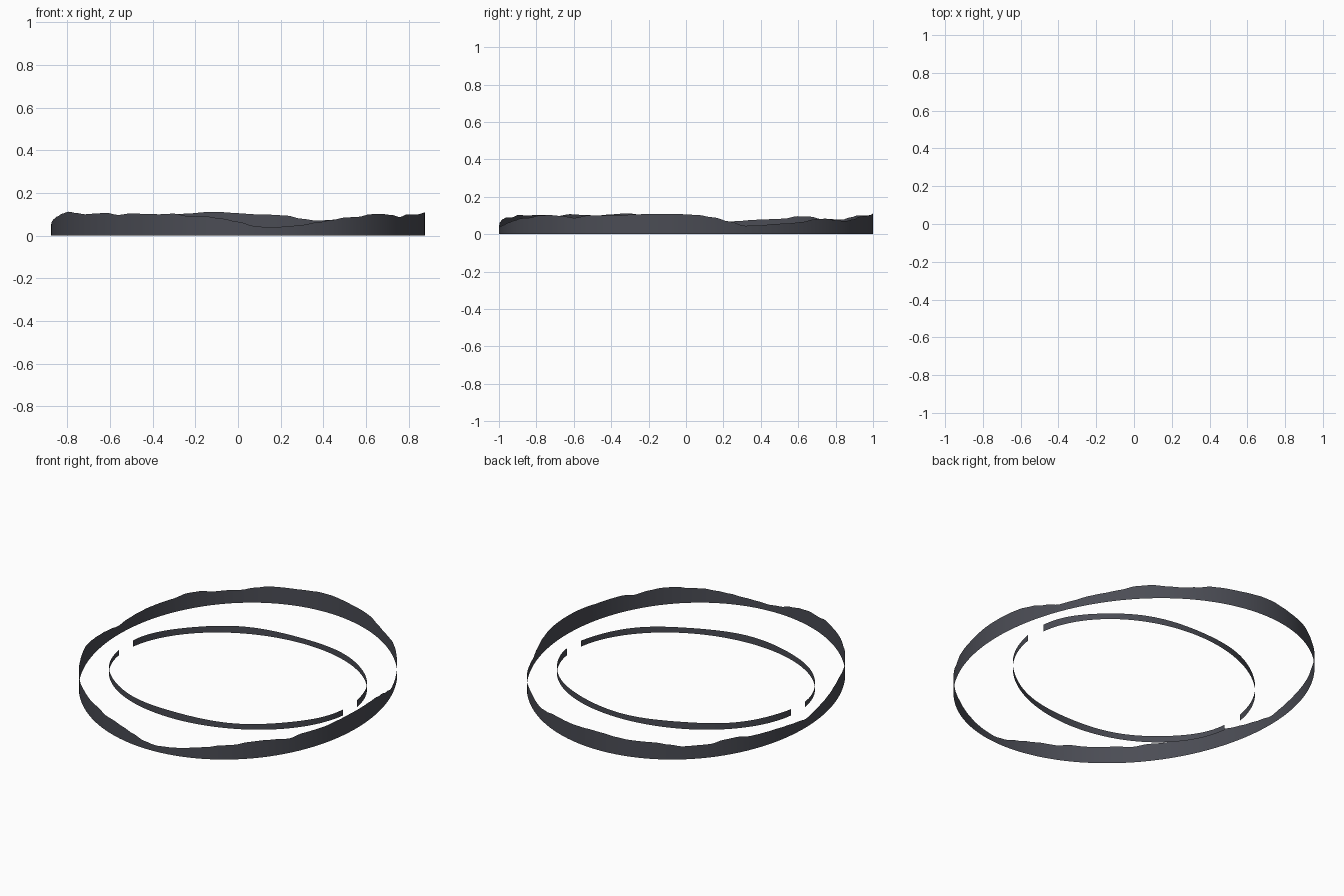
import bpy, bmesh, math

if "Cube" in bpy.data.objects:
    bpy.data.objects.remove(bpy.data.objects["Cube"])

# Rim heights of the outer wall in millimetric steps, one every 5 degrees
RIM = [108, 107, 103, 90, 68, 45, 47, 55, 58, 65, 80, 83,
       74, 70, 79, 94, 98, 100, 105, 110, 110, 104, 100, 100,
       100, 90, 78, 80, 80, 94, 96, 83, 80, 77, 71, 63,
       52, 66, 78, 90, 103, 112, 106, 100, 103, 107, 97, 104,
       102, 100, 103, 90, 90, 80, 65, 45, 37, 43, 50, 62,
       73, 85, 88, 100, 102, 97, 87, 100, 100, 100, 105, 108]

dark = bpy.data.materials.new("dark_grey")
dark.diffuse_color = (0.07, 0.073, 0.09, 1)
dark.use_nodes = True
dark.node_tree.nodes["Principled BSDF"].inputs["Base Color"].default_value = dark.diffuse_color


def outer_height(deg):
    i, f = divmod(deg / 5, 1)
    f = f * f * (3 - 2 * f)
    a, b = RIM[int(i) % 72], RIM[(int(i) + 1) % 72]
    return (a + (b - a) * f) / 1000


def inner_height(deg):
    return 0.037 + 0.003 * math.sin(math.radians(deg * 7)) \
        + 0.003 * math.sin(math.radians(deg * 3 + 40))


def wall(name, rx, ry, skew, start, end, height, steps):
    """Thin upright band along a skewed ellipse, with an uneven top edge."""
    bm = bmesh.new()
    closed = end - start >= 360
    cols = []
    for k in range(steps if closed else steps + 1):
        deg = start + (end - start) * k / steps
        t = math.radians(deg)
        x, y = rx * math.cos(t), ry * math.sin(t + math.radians(skew))
        cols.append((bm.verts.new((x, y, 0)), bm.verts.new((x, y, height(deg)))))
    pairs = list(zip(cols, cols[1:]))
    if closed:
        pairs.append((cols[-1], cols[0]))
    for (a, b), (c, d) in pairs:
        bm.faces.new((a, c, d, b))
    me = bpy.data.meshes.new(name)
    bm.to_mesh(me)
    bm.free()
    for p in me.polygons:
        p.use_smooth = True
    me.materials.append(dark)
    ob = bpy.data.objects.new(name, me)
    bpy.context.collection.objects.link(ob)
    return ob


# Outer wavy wall
wall("outer_wall", 0.875, 1.0, -6.6, 0, 360, outer_height, 288)

# Inner low wall: two arcs with a gap at each end
wall("inner_wall_back", 0.725, 0.597, 3, 6.2, 173.6, inner_height, 100)
wall("inner_wall_front", 0.725, 0.597, 3, 186.2, 353.6, inner_height, 100)
